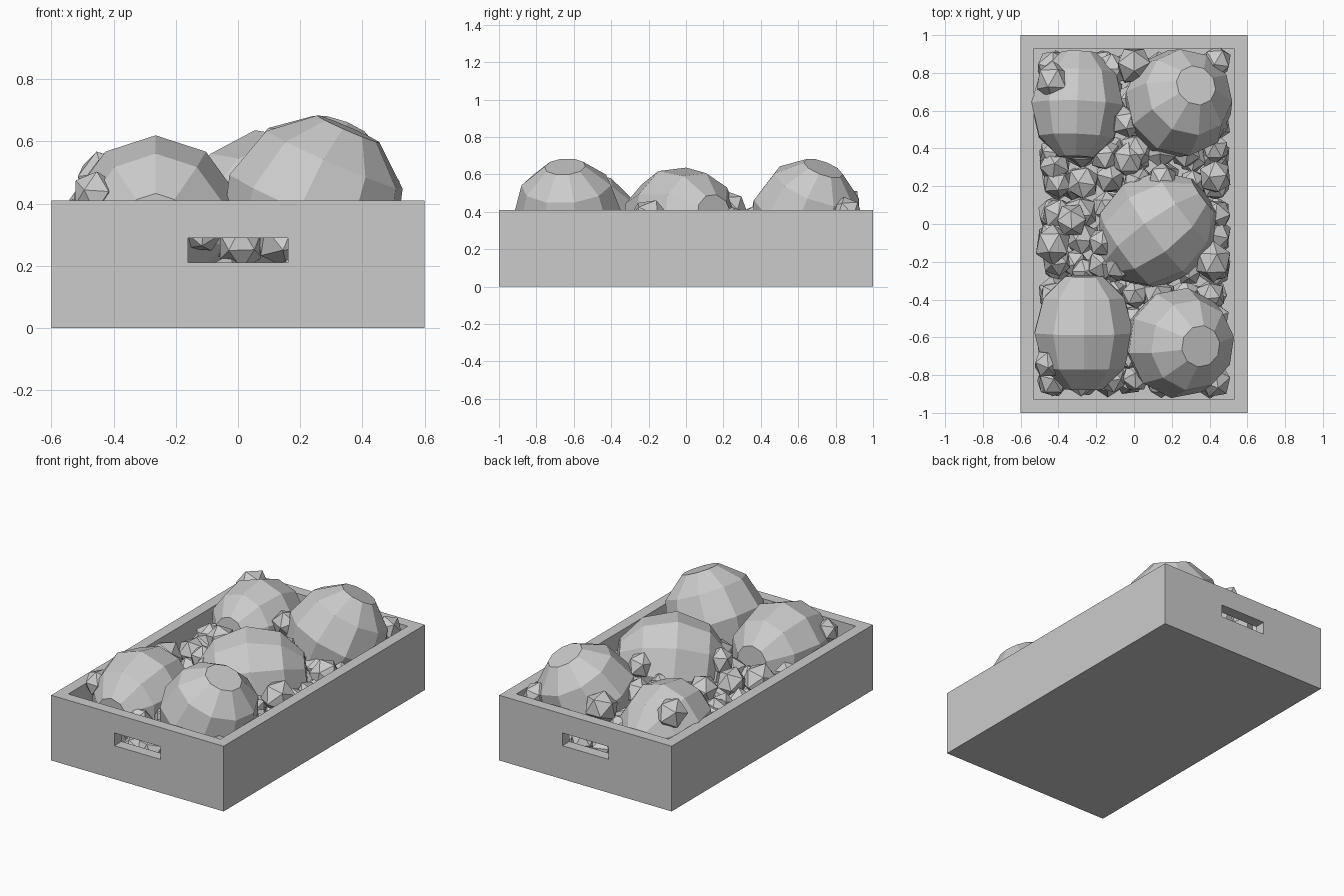
import bpy, bmesh, math, random
from mathutils import Vector, Matrix

if "Cube" in bpy.data.objects:
    bpy.data.objects.remove(bpy.data.objects["Cube"])

random.seed(4)


def finish(bm, name):
    bmesh.ops.recalc_face_normals(bm, faces=bm.faces)
    me = bpy.data.meshes.new(name)
    bm.to_mesh(me)
    bm.free()
    ob = bpy.data.objects.new(name, me)
    bpy.context.collection.objects.link(ob)
    return ob


def add_box(bm, lo, hi):
    lo, hi = Vector(lo), Vector(hi)
    m = Matrix.Translation((lo + hi) / 2) @ Matrix.Diagonal((*(hi - lo), 1))
    bmesh.ops.create_cube(bm, size=1, matrix=m)


def box(name, lo, hi):
    bm = bmesh.new()
    add_box(bm, lo, hi)
    return finish(bm, name)


# Crate: solid block with the inside and the two hand holes cut out
W, L, H, T = 0.6, 1.0, 0.41, 0.07
crate = box("crate", (-W, -L, 0), (W, L, H))
cuts = [box("inside_cutter", (-W + T, -L + T, 0.06), (W - T, L - T, 0.8)),
        box("hand_hole_cutter", (-0.16, -1.2, 0.21), (0.16, 1.2, 0.29))]
for c in cuts:
    mod = crate.modifiers.new("cut", 'BOOLEAN')
    mod.operation, mod.solver, mod.object = 'DIFFERENCE', 'EXACT', c
    c.hide_render = True
    c.hide_set(True)


# Large fruit: ten-sided ball with flat ends, turned along an axis
def big_fruit(name, loc, r, half_len, axis, spin=0):
    bm = bmesh.new()
    n, rings = 10, []
    for deg in (22, 55, 90, 125, 158):
        a = math.radians(deg)
        rr, h = r * math.sin(a), half_len * math.cos(a) / math.cos(math.radians(22))
        rings.append([bm.verts.new((rr * math.cos(math.tau * i / n + spin),
                                    rr * math.sin(math.tau * i / n + spin), h))
                      for i in range(n)])
    for a, b in zip(rings, rings[1:]):
        for i in range(n):
            bm.faces.new((a[i], a[(i + 1) % n], b[(i + 1) % n], b[i]))
    bm.faces.new(rings[0])
    bm.faces.new(rings[-1][::-1])
    rot = Vector(axis).to_track_quat('Z', 'Y').to_matrix().to_4x4()
    bm.transform(Matrix.Translation(loc) @ rot)
    return finish(bm, name)


big = [
    ("front_right", (0.24, -0.63, 0.38), 0.295, 0.285, (0.40, -0.06, 0.92), 0),
    ("back_right", (0.235, 0.64, 0.38), 0.295, 0.285, (0.33, 0.33, 0.89), 0),
    ("middle", (0.12, -0.03, 0.345), 0.30, 0.31, (0.80, 0.58, 0.12), 0.1),
    ("front_left", (-0.265, -0.575, 0.345), 0.275, 0.30, (0.0, 1, 0.05), math.pi / 2),
    ("back_left", (-0.30, 0.63, 0.335), 0.255, 0.28, (0.03, 1, -0.10), math.pi / 2),
]
for name, loc, r, hl, axis, spin in big:
    big_fruit("large_fruit_" + name, loc, r, hl, axis, spin)


# Small fruit: twenty-sided nuggets
def add_small(bm, loc, r):
    rot = Matrix.Rotation(random.uniform(0, 6), 4, 'X') @ Matrix.Rotation(random.uniform(0, 6), 4, 'Z')
    m = Matrix.Translation(loc) @ rot @ Matrix.Diagonal((r, r, r * 1.1, 1))
    bmesh.ops.create_icosphere(bm, subdivisions=1, radius=1, matrix=m)


# Nuggets that stand out on top
bm = bmesh.new()
for x, y, z, r in [(-0.43, 0.76, 0.48, 0.095), (0.0, 0.84, 0.43, 0.10), (-0.04, 0.54, 0.42, 0.085),
                   (-0.46, -0.74, 0.43, 0.075), (-0.43, -0.11, 0.36, 0.10), (-0.17, -0.10, 0.41, 0.08),
                   (-0.27, 0.22, 0.38, 0.09), (0.15, 0.24, 0.43, 0.08), (-0.03, 0.34, 0.34, 0.09),
                   (0.42, -0.20, 0.37, 0.10), (-0.08, -0.22, 0.40, 0.08), (0.44, 0.86, 0.40, 0.08),
                   (0.43, 0.25, 0.34, 0.09), (-0.33, 0.02, 0.36, 0.09), (-0.42, 0.31, 0.31, 0.09)]:
    add_small(bm, (x, y, z), r)
finish(bm, "small_fruit_top")

# Jittered fill beneath, kept inside the walls
bm = bmesh.new()
for z in (0.16, 0.29):
    for j in range(12):
        for i in range(7):
            p = Vector((-0.43 + i * 0.143, -0.83 + j * 0.151, z))
            p += Vector([random.uniform(-0.03, 0.03) for _ in range(3)])
            p.x = max(-0.43, min(0.43, p.x))
            p.y = max(-0.83, min(0.83, p.y))
            # leave out those swallowed by a large fruit
            if all((p - Vector(b[1])).length > b[2] - 0.07 for b in big):
                add_small(bm, p, random.uniform(0.075, 0.095))
finish(bm, "small_fruit_fill")
